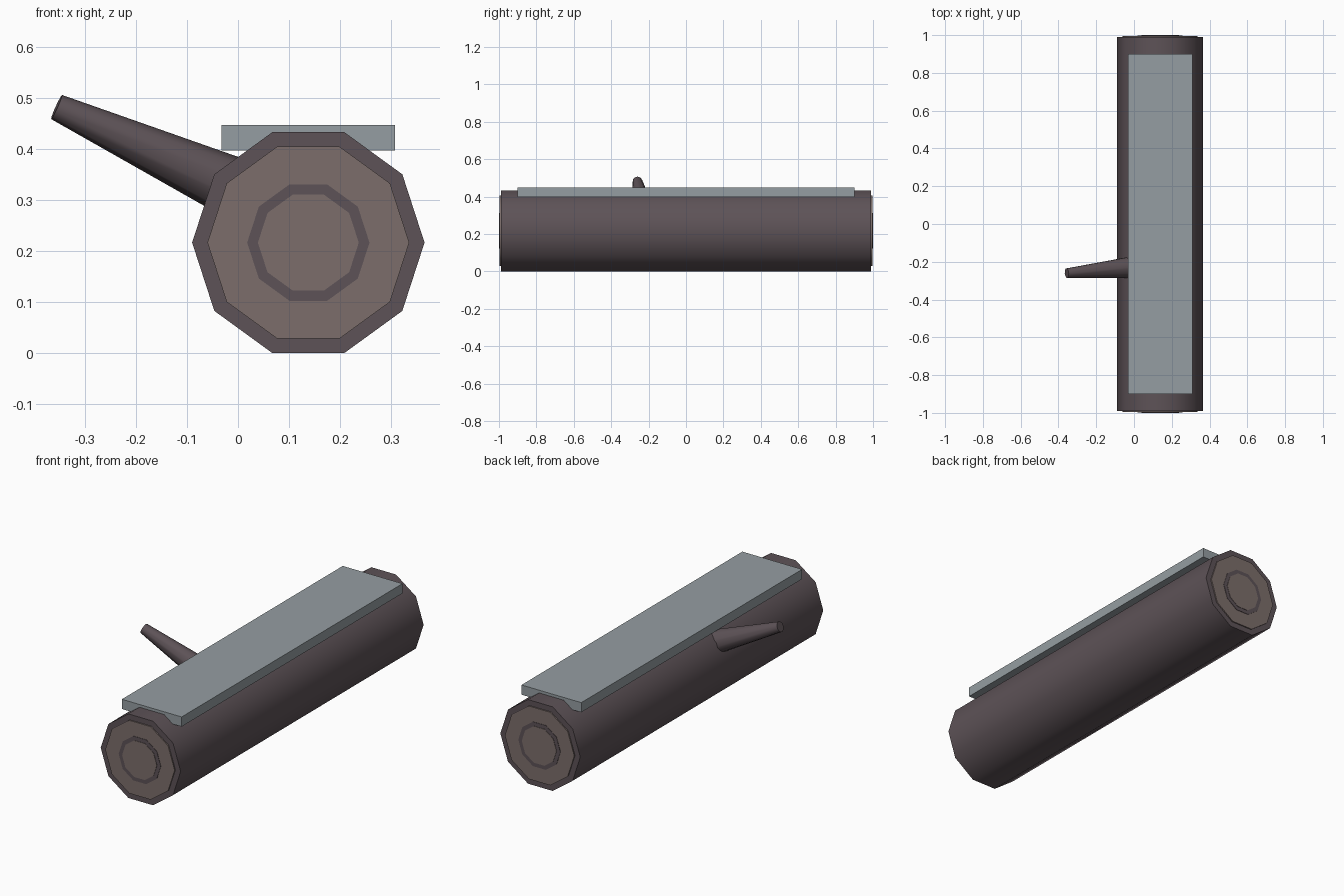
import bpy, math
from mathutils import Vector

if "Cube" in bpy.data.objects:
    bpy.data.objects.remove(bpy.data.objects["Cube"])

CX, CZ = 0.138, 0.217  # log axis


def material(name, rgb):
    m = bpy.data.materials.new(name)
    m.diffuse_color = (*rgb, 1)
    m.use_nodes = True
    m.node_tree.nodes["Principled BSDF"].inputs["Base Color"].default_value = m.diffuse_color
    return m


bark = material("bark", (0.11, 0.085, 0.095))
wood = material("cut_wood", (0.20, 0.155, 0.145))
slate = material("grey_plank", (0.30, 0.34, 0.36))


def tapered(name, start, end, r1, r2, mat, sides=10):
    """Smooth-sided cylinder or cone running from start to end."""
    a, b = Vector(start), Vector(end)
    d = b - a
    bpy.ops.mesh.primitive_cone_add(vertices=sides, radius1=r1, radius2=r2,
                                    depth=d.length)
    ob = bpy.context.object
    ob.name = name
    # turn the ten sides so a flat rests on the ground
    for v in ob.data.vertices:
        v.co.x, v.co.y = v.co.y, -v.co.x
    ob.rotation_euler = d.to_track_quat('Z', 'X').to_euler()
    ob.location = (a + b) / 2
    ob.data.materials.append(mat)
    bpy.ops.object.shade_smooth_by_angle(angle=math.radians(40))
    return ob


def disc(name, y0, y1, r, mat):
    # decagon prism along y with a corner pointing to +x
    bpy.ops.mesh.primitive_cylinder_add(vertices=10, radius=r, depth=abs(y1 - y0),
                                        location=(CX, (y0 + y1) / 2, CZ),
                                        rotation=(math.pi / 2, 0, 0))
    ob = bpy.context.object
    ob.name = name
    for v in ob.data.vertices:
        v.co.x, v.co.y = v.co.y, -v.co.x
    ob.data.materials.append(mat)
    bpy.ops.object.shade_smooth_by_angle(angle=math.radians(40))
    return ob


# Log trunk
disc("log", -0.99, 0.99, 0.228, bark)

# Cut ends with a growth ring, stacked on both ends
for side, s in (("front", -1), ("back", 1)):
    disc(side + "_cut_face", s * 0.98, s * 0.996, 0.198, wood)
    disc(side + "_growth_ring", s * 0.98, s * 0.998, 0.12, bark)
    disc(side + "_heartwood", s * 0.98, s * 1.0, 0.099, wood)

# Side branch stub
tapered("branch", (0.053, -0.224, 0.297), (-0.356, -0.26, 0.483), 0.066, 0.026, bark)

# Seat plank on top
bpy.ops.mesh.primitive_cube_add(size=1, location=(CX, 0, 0.423))
plank = bpy.context.object
plank.name = "seat_plank"
plank.scale = (0.341, 1.8, 0.05)
plank.data.materials.append(slate)
